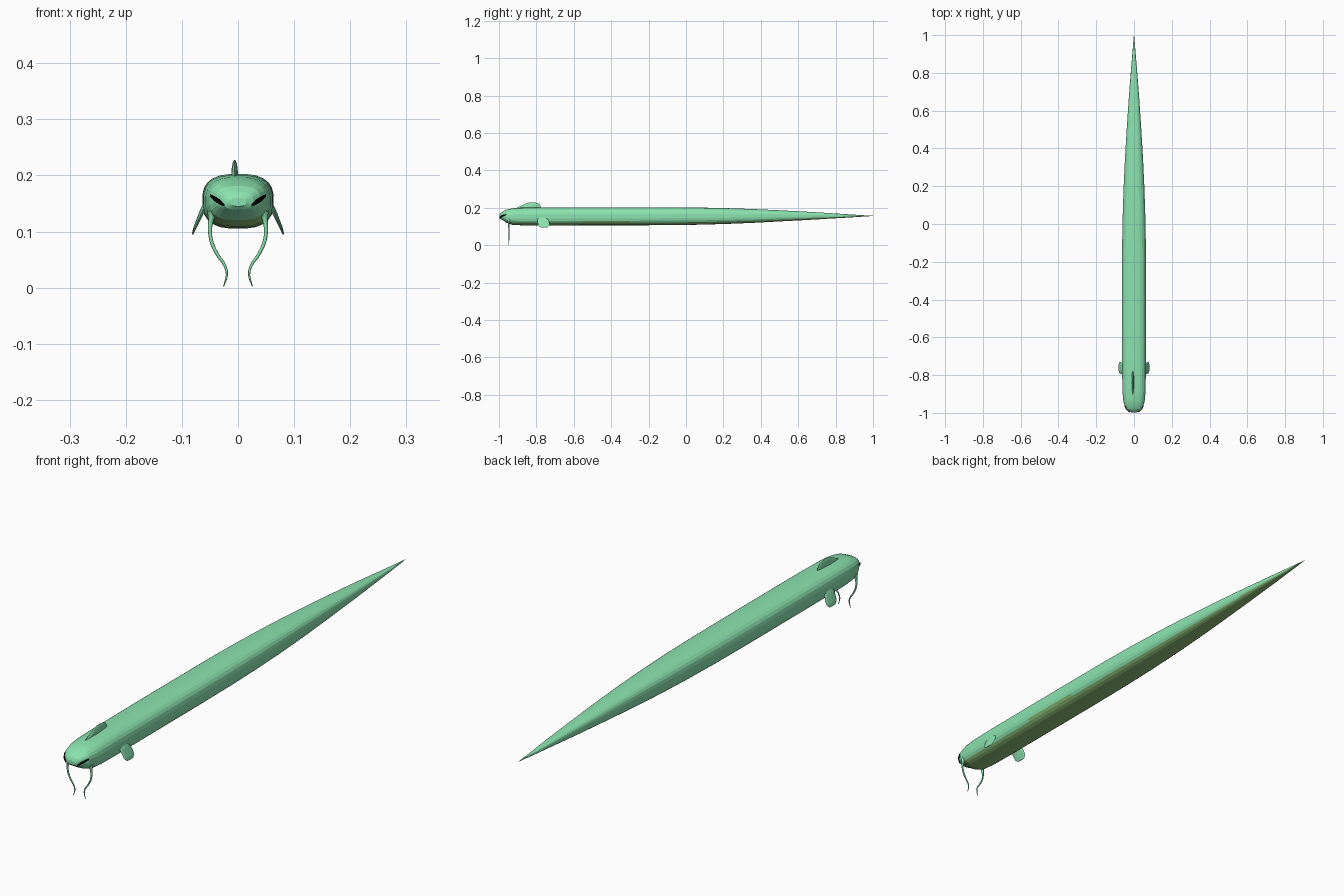
import bpy, bmesh, math
from mathutils import Vector
from mathutils.bvhtree import BVHTree

if "Cube" in bpy.data.objects:
    bpy.data.objects.remove(bpy.data.objects["Cube"])


def material(name, rgb):
    m = bpy.data.materials.new(name)
    m.diffuse_color = (*rgb, 1)
    m.use_nodes = True
    m.node_tree.nodes["Principled BSDF"].inputs["Base Color"].default_value = m.diffuse_color
    return m


GREEN = material("sea green", (0.26, 0.77, 0.43))
OLIVE = material("olive belly", (0.27, 0.52, 0.185))
BLACK = material("black", (0.0, 0.0, 0.0))


def make_object(name, bm, *mats, smooth=None):
    bmesh.ops.recalc_face_normals(bm, faces=bm.faces)
    mesh = bpy.data.meshes.new(name)
    bm.to_mesh(mesh)
    for m in mats:
        mesh.materials.append(m)
    ob = bpy.data.objects.new(name, mesh)
    bpy.context.collection.objects.link(ob)
    if smooth:
        bpy.ops.object.select_all(action='DESELECT')
        bpy.context.view_layer.objects.active = ob
        ob.select_set(True)
        bpy.ops.object.shade_smooth_by_angle(angle=math.radians(smooth))
    return ob


def loft(bm, rings):
    """Skin a list of closed point rings and cap both ends."""
    loops = [[bm.verts.new(p) for p in ring] for ring in rings]
    n = len(loops[0])
    for a, b in zip(loops, loops[1:]):
        for i in range(n):
            j = (i + 1) % n
            bm.faces.new((a[i], a[j], b[j], b[i]))
    bm.faces.new(loops[0])
    bm.faces.new(loops[-1][::-1])


# Body: rounded-box sections (y, half width, top z, bottom z)
SECTIONS = [
    (-0.998, 0.014, 0.160, 0.145), (-0.992, 0.027, 0.171, 0.139),
    (-0.980, 0.040, 0.181, 0.134), (-0.960, 0.051, 0.190, 0.120),
    (-0.930, 0.058, 0.197, 0.109), (-0.880, 0.062, 0.201, 0.106),
    (-0.780, 0.063, 0.203, 0.105), (-0.550, 0.064, 0.203, 0.106),
    (-0.300, 0.064, 0.203, 0.106), (-0.100, 0.063, 0.203, 0.107),
    (0.050, 0.060, 0.202, 0.109), (0.200, 0.055, 0.199, 0.113),
    (0.350, 0.048, 0.194, 0.119), (0.500, 0.039, 0.187, 0.127),
    (0.650, 0.029, 0.179, 0.135), (0.800, 0.0175, 0.170, 0.144),
    (0.920, 0.0075, 0.162, 0.151), (1.000, 0.0006, 0.1576, 0.1564),
]


def section(y, w, top, bot, n=24):
    def bulge(v):
        return math.copysign(abs(v) ** 0.74, v)
    mid, half = (top + bot) / 2, (top - bot) / 2
    angles = [2 * math.pi * (i + 0.5) / n for i in range(n)]
    return [(w * bulge(math.cos(a)), y, mid + half * bulge(math.sin(a))) for a in angles]


bm = bmesh.new()
loft(bm, [section(*s) for s in SECTIONS])
bmesh.ops.recalc_face_normals(bm, faces=bm.faces)
for f in bm.faces:
    # Belly colour on the downward faces behind the chin
    if f.normal.z < -0.55 and f.calc_center_median().y > -0.95:
        f.material_index = 1
body_tree = BVHTree.FromBMesh(bm)
make_object("body", bm, GREEN, OLIVE, smooth=12)


# Eyes: thin slanted strips laid on the face, widest near the nose
def eye(name, side):
    bm = bmesh.new()
    rings = []
    for i in range(9):
        t = i / 8
        x = side * (0.049 - 0.025 * t)
        z = 0.164 - 0.017 * t
        h = 0.001 + 0.0036 * math.sin(math.pi * min(1, t * 0.8 + 0.1))
        hits = [body_tree.ray_cast(Vector((x, -2, z + k * h)), Vector((0, 1, 0)))[0]
                for k in (-1, 0, 1)]
        front = [(p.x * 1.02, p.y - 0.004, p.z) for p in hits]
        back = [(p.x, p.y + 0.002, p.z) for p in hits]
        rings.append(front + back[::-1])
    loft(bm, rings)
    make_object(name, bm, BLACK)


# Barbels: tapered tubes along a smoothed S-curve (x, z, radius)
BARBEL = [(0.046, 0.136, 0.009), (0.048, 0.122, 0.005), (0.050, 0.100, 0.0035),
          (0.046, 0.078, 0.0032), (0.036, 0.058, 0.003), (0.026, 0.044, 0.0026),
          (0.0205, 0.031, 0.0022), (0.0205, 0.018, 0.0017), (0.026, 0.002, 0.001)]


def smooth_path(points, steps=3):
    pts = [Vector(p) for p in points]
    out = []
    for i in range(len(pts) - 1):
        p0, p1, p2, p3 = pts[max(i - 1, 0)], pts[i], pts[i + 1], pts[min(i + 2, len(pts) - 1)]
        for s in range(steps):
            t = s / steps
            out.append(0.5 * (2 * p1 + (p2 - p0) * t + (2 * p0 - 5 * p1 + 4 * p2 - p3) * t ** 2
                              + (3 * p1 - p0 - 3 * p2 + p3) * t ** 3))
    return out + [pts[-1]]


def barbel(name, side):
    bm = bmesh.new()
    rings = []
    path = smooth_path(BARBEL)
    for i, (x, z, r) in enumerate(path):
        a, b = path[max(i - 1, 0)], path[min(i + 1, len(path) - 1)]
        across = Vector((-(b[1] - a[1]), 0, b[0] - a[0])).normalized()
        ring = []
        for k in range(8):
            t = math.tau * k / 8
            p = Vector((x, -0.947, z)) + across * r * math.cos(t)
            p.y += r * math.sin(t)
            ring.append((side * p.x, p.y, max(p.z, 0)))
        rings.append(ring)
    loft(bm, rings)
    make_object(name, bm, GREEN, smooth=50)


# Fins: a lens-shaped blade, thickest in the middle of each (x, z, front, back, thickness) row
def fin(name, rows):
    bm = bmesh.new()
    rings = []
    for x, z, y0, y1, thick in rows:
        ym = y0 + (y1 - y0) * 0.45
        ya, yb = y0 + (y1 - y0) * 0.15, y0 + (y1 - y0) * 0.85
        rings.append([(x, y0, z), (x + thick * 0.7, ya, z), (x + thick, ym, z),
                      (x + thick * 0.7, yb, z), (x, y1, z), (x - thick * 0.7, yb, z),
                      (x - thick, ym, z), (x - thick * 0.7, ya, z)])
    loft(bm, rings)
    make_object(name, bm, GREEN)


for label, side in (("left", -1), ("right", 1)):
    eye(label + "_eye", side)
    barbel(label + "_barbel", side)
    fin(label + "_side_fin", [
        (side * 0.056, 0.152, -0.790, -0.745, 0.005),
        (side * 0.063, 0.138, -0.795, -0.738, 0.005),
        (side * 0.070, 0.122, -0.793, -0.731, 0.004),
        (side * 0.077, 0.106, -0.790, -0.731, 0.003),
        (side * 0.081, 0.095, -0.778, -0.742, 0.0012)])

# Back fin
fin("back_fin", [
    (-0.006, 0.194, -0.915, -0.775, 0.006),
    (-0.006, 0.204, -0.895, -0.775, 0.006),
    (-0.006, 0.215, -0.873, -0.780, 0.005),
    (-0.006, 0.223, -0.855, -0.788, 0.0035),
    (-0.006, 0.228, -0.838, -0.805, 0.001)])
